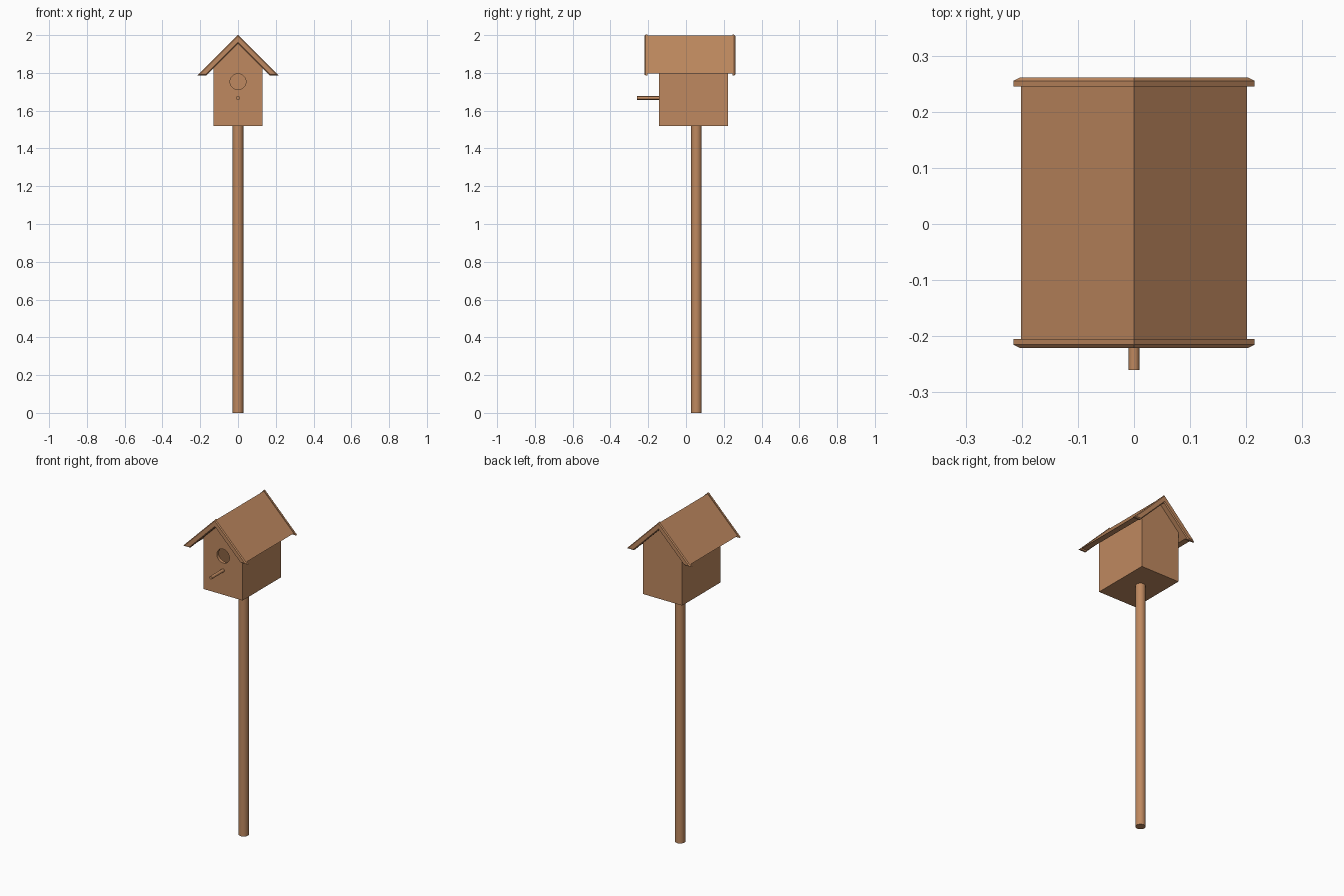
import bpy, bmesh, math
from mathutils import Matrix

if "Cube" in bpy.data.objects:
    bpy.data.objects.remove(bpy.data.objects["Cube"])

wood = bpy.data.materials.new("warm_wood")
wood.diffuse_color = (0.52, 0.25, 0.115, 1)
wood.use_nodes = True
wood.node_tree.nodes["Principled BSDF"].inputs["Base Color"].default_value = wood.diffuse_color


def finish(bm, name):
    bmesh.ops.recalc_face_normals(bm, faces=bm.faces)
    me = bpy.data.meshes.new(name)
    bm.to_mesh(me)
    bm.free()
    ob = bpy.data.objects.new(name, me)
    bpy.context.collection.objects.link(ob)
    me.materials.append(wood)
    return ob


def loft(name, sections):
    """Join (y, xz profile) sections into a closed solid."""
    bm = bmesh.new()
    rings = [[bm.verts.new((x, y, z)) for x, z in prof] for y, prof in sections]
    for a, b in zip(rings, rings[1:]):
        n = len(a)
        for i in range(n):
            bm.faces.new((a[i], a[(i + 1) % n], b[(i + 1) % n], b[i]))
    bm.faces.new(rings[0])
    bm.faces.new(rings[-1])
    return finish(bm, name)


def rod(name, r, length, centre, along_y=False, sides=32):
    bm = bmesh.new()
    mat = Matrix.Translation(centre)
    if along_y:
        mat = mat @ Matrix.Rotation(math.pi / 2, 4, 'X')
    bmesh.ops.create_cone(bm, cap_ends=True, segments=sides, radius1=r,
                          radius2=r, depth=length, matrix=mat)
    ob = finish(bm, name)
    bpy.ops.object.select_all(action='DESELECT')
    ob.select_set(True)
    bpy.context.view_layer.objects.active = ob
    bpy.ops.object.shade_smooth_by_angle(angle=math.radians(40))
    return ob


def gable(half, bottom, apex):
    return [(-half, bottom), (half, bottom), (half, apex - half),
            (0, apex), (-half, apex - half)]


def chevron(eave, top, under, inset=0.0):
    """Roof outline with level eave cuts, optionally inset on all sides."""
    e, t, u = eave + inset, top - inset * 1.414, under + inset * 1.414
    return [(0, t), (t - e, e), (u - e, e), (0, u), (e - u, e), (e - t, e)]


# House box: hollow, with a round entrance cut through the front
house = loft("house_box", [(-0.142, gable(0.13, 1.52, 1.962)),
                           (0.222, gable(0.13, 1.52, 1.962))])
hollow = loft("hollow_cutter", [(-0.122, gable(0.11, 1.56, 1.935)),
                                (0.202, gable(0.11, 1.56, 1.935))])
hole = rod("entrance_cutter", 0.042, 0.08, (0, -0.142, 1.753), True)
for cutter in (hollow, hole):
    mod = house.modifiers.new(cutter.name, 'BOOLEAN')
    mod.operation = 'DIFFERENCE'
    mod.solver = 'EXACT'
    mod.object = cutter
    cutter.hide_render = True
    cutter.hide_set(True)

# Roof slabs
roof = chevron(1.796, 1.997, 1.961)
loft("roof", [(-0.207, roof), (0.247, roof)])

# Bevelled trim boards on both gable ends
full = chevron(1.787, 2.002, 1.955)
small = chevron(1.787, 2.002, 1.955, 0.005)
for name, inner, outer in (("front_trim", -0.205, -0.221), ("back_trim", 0.245, 0.261)):
    s = 1 if outer > inner else -1
    loft(name, [(inner, full), (outer - s * 0.006, full), (outer, small)])

# Perch and pole
rod("perch", 0.0095, 0.13, (0, -0.195, 1.667), True, 16)
rod("pole", 0.028, 1.53, (0, 0.055, 0.765))
